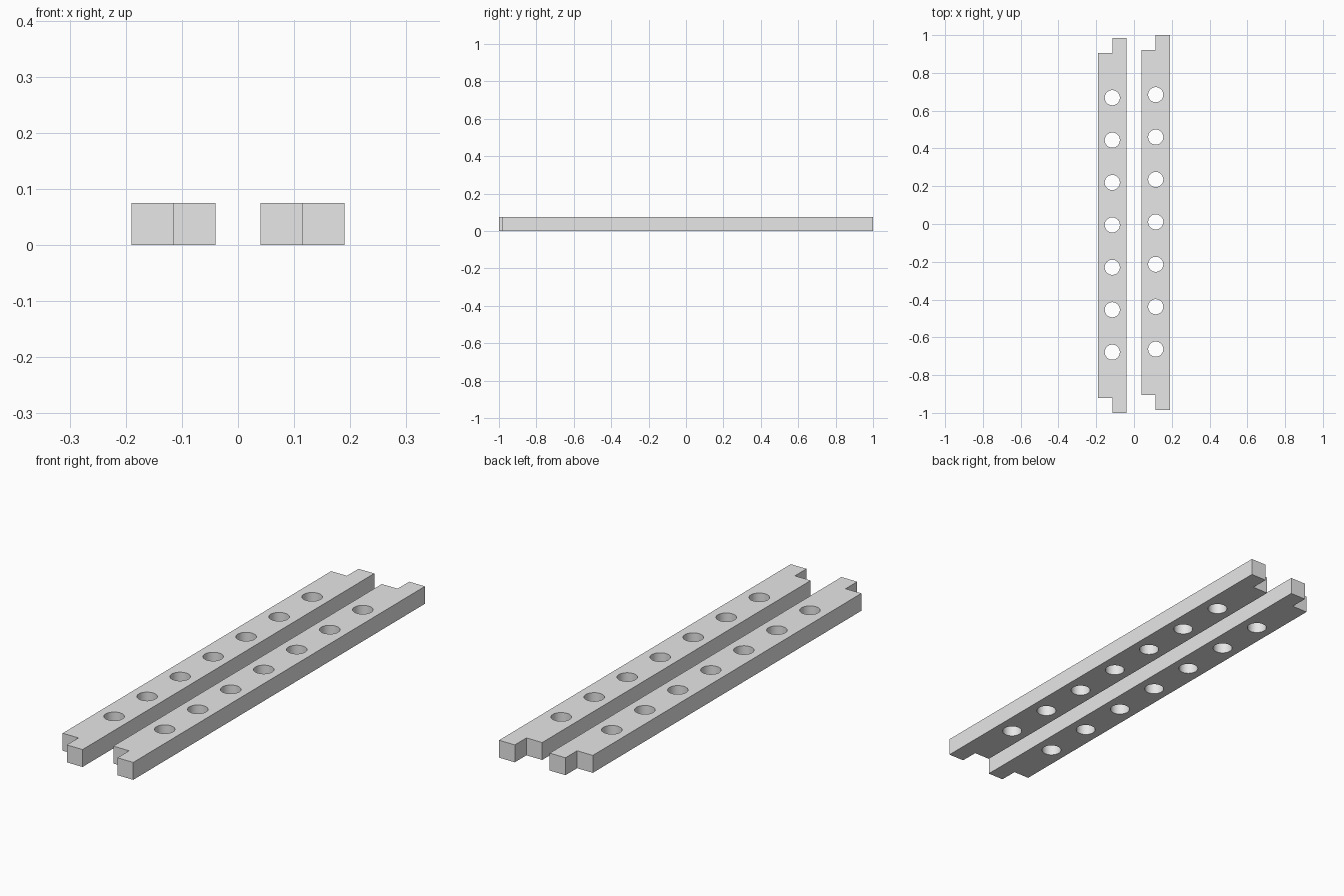
import bpy
import bmesh
import math
from mathutils import Matrix

if "Cube" in bpy.data.objects:
    bpy.data.objects.remove(bpy.data.objects["Cube"], do_unlink=True)

HEIGHT = 0.075
HALF_WIDTH = 0.075
BODY_END = 0.913      # end of the short half of the bar
TAB_END = 0.992       # end of the tabbed half
HOLES = 7
HOLE_STEP = 0.2245
HOLE_RADIUS = 0.04

grey = bpy.data.materials.new("light grey")
grey.use_nodes = True
colour = (0.8, 0.8, 0.8, 1)
grey.diffuse_color = colour
grey.node_tree.nodes["Principled BSDF"].inputs["Base Color"].default_value = colour


def make_object(name, bm):
    bmesh.ops.recalc_face_normals(bm, faces=bm.faces)
    mesh = bpy.data.meshes.new(name)
    bm.to_mesh(mesh)
    bm.free()
    mesh.materials.append(grey)
    obj = bpy.data.objects.new(name, mesh)
    bpy.context.collection.objects.link(obj)
    return obj


def make_bar(name, x, y):
    # Stepped outline raised to full height
    outline = [(-HALF_WIDTH, -BODY_END), (0, -BODY_END), (0, -TAB_END),
               (HALF_WIDTH, -TAB_END), (HALF_WIDTH, TAB_END), (0, TAB_END),
               (0, BODY_END), (-HALF_WIDTH, BODY_END)]
    bm = bmesh.new()
    base = bm.faces.new([bm.verts.new((px + x, py + y, 0)) for px, py in outline])
    raised = bmesh.ops.extrude_face_region(bm, geom=[base], use_keep_orig=True)
    top = [v for v in raised["geom"] if isinstance(v, bmesh.types.BMVert)]
    bmesh.ops.translate(bm, verts=top, vec=(0, 0, HEIGHT))
    bar = make_object(name, bm)

    # Row of round through holes
    bm = bmesh.new()
    for i in range(HOLES):
        hole_y = y + 0.003 + (i - (HOLES - 1) / 2) * HOLE_STEP
        bmesh.ops.create_cone(bm, cap_ends=True, segments=48,
                              radius1=HOLE_RADIUS, radius2=HOLE_RADIUS, depth=HEIGHT * 2,
                              matrix=Matrix.Translation((x, hole_y, HEIGHT / 2)))
    cutter = make_object(name + "_hole_cutter", bm)
    cutter.hide_render = True

    cut = bar.modifiers.new("holes", 'BOOLEAN')
    cut.operation = 'DIFFERENCE'
    cut.solver = 'EXACT'
    cut.object = cutter
    bpy.ops.object.select_all(action='DESELECT')
    bpy.context.view_layer.objects.active = bar
    bar.select_set(True)
    bpy.ops.object.modifier_apply(modifier=cut.name)
    bpy.data.objects.remove(cutter, do_unlink=True)
    bpy.ops.object.shade_smooth_by_angle(angle=math.radians(30))


make_bar("right_bar", -0.115, -0.008)
make_bar("left_bar", 0.115, 0.008)
